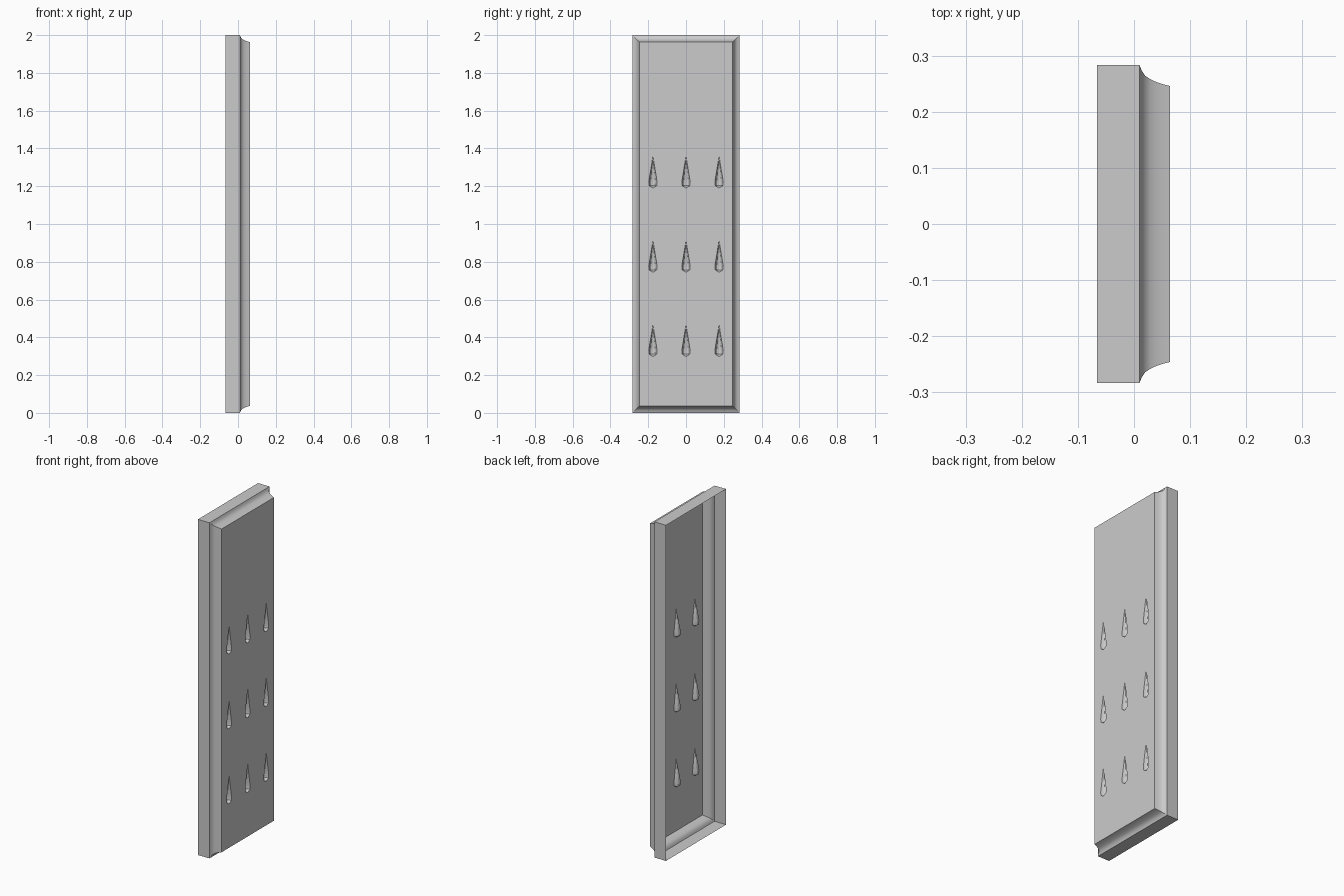
import bpy, bmesh, math
from mathutils import Vector

if "Cube" in bpy.data.objects:
    bpy.data.objects.remove(bpy.data.objects["Cube"])

HALF_Y, HEIGHT = 0.283, 2.0
FRONT = 0.064
# frame profile: (x, inset from the outer edge), open at the back
PROFILE = [(-0.066, 0), (0.010, 0), (0.014, 0.010), (0.020, 0.019), (0.029, 0.025),
           (0.040, 0.030), (0.052, 0.034), (FRONT, 0.037)]


def ring(bm, x, inset):
    """Rectangular loop of vertices at depth x."""
    y, lo, hi = HALF_Y - inset, inset, HEIGHT - inset
    return [bm.verts.new((x, a, b)) for a, b in ((-y, lo), (y, lo), (y, hi), (-y, hi))]


def finish(bm, name):
    mesh = bpy.data.meshes.new(name)
    bm.to_mesh(mesh)
    bm.free()
    obj = bpy.data.objects.new(name, mesh)
    bpy.context.collection.objects.link(obj)
    bpy.ops.object.select_all(action='DESELECT')
    obj.select_set(True)
    bpy.context.view_layer.objects.active = obj
    bpy.ops.object.shade_smooth_by_angle(angle=math.radians(30))
    return obj


# Frame: side walls and concave moulding
bm = bmesh.new()
rings = [ring(bm, x, i) for x, i in PROFILE]
for a, b in zip(rings, rings[1:]):
    for k in range(4):
        j = (k + 1) % 4
        bm.faces.new((a[k], a[j], b[j], b[k]))
finish(bm, "moulded_frame")


# Dent: teardrop recess, pointed at the top and rounded at the bottom
def dent(bm, y0, z0, segs=6):
    levels = [(0.10, 0.0115, 0.013), (0.035, 0.022, 0.025), (0.013, 0.020, 0.022)]
    tip = bm.verts.new((FRONT, y0, z0 + 0.17))
    end = bm.verts.new((FRONT, y0, z0))
    arcs = []
    for dz, w, d in levels:
        arcs.append([bm.verts.new((FRONT - d * math.sin(math.pi * k / segs),
                                   y0 - w * math.cos(math.pi * k / segs), z0 + dz))
                     for k in range(segs + 1)])
    for v in [v for arc in arcs for v in (arc[0], arc[-1])]:
        v.co.x = FRONT
    for k in range(segs):
        bm.faces.new((tip, arcs[0][k], arcs[0][k + 1]))
        for a, b in zip(arcs, arcs[1:]):
            bm.faces.new((a[k], b[k], b[k + 1], a[k + 1]))
        bm.faces.new((arcs[-1][k], end, arcs[-1][k + 1]))
    outline = [tip] + [a[0] for a in arcs] + [end] + [a[-1] for a in reversed(arcs)]
    return outline


# Panel: flat front sheet filled around the nine dents
bm = bmesh.new()
loops = [ring(bm, FRONT, PROFILE[-1][1])]
for row in range(3):
    for col in (-1, 0, 1):
        loops.append(dent(bm, col * 0.175, 0.298 + row * 0.446))
edges = []
for loop in loops:
    for a, b in zip(loop, loop[1:] + loop[:1]):
        edges.append(bm.edges.get((a, b)) or bm.edges.new((a, b)))
bmesh.ops.triangle_fill(bm, use_beauty=True, edges=edges, normal=Vector((1, 0, 0)))
for f in bm.faces:
    f.normal_update()
    if f.normal.x < 0:
        f.normal_flip()
finish(bm, "dented_panel")
